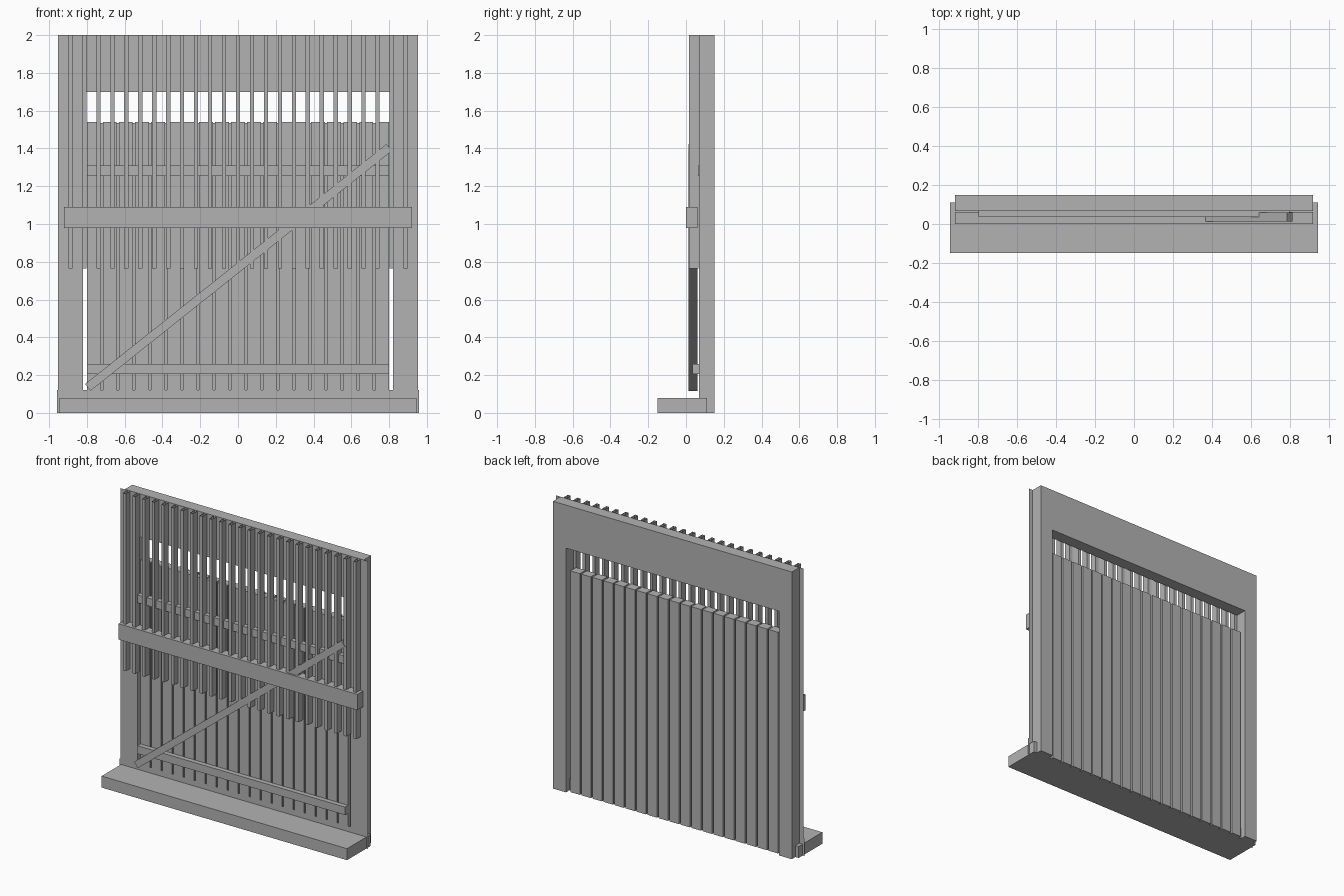
import bpy
import bmesh
import math
from mathutils import Vector

cube = bpy.data.objects.get("Cube")
if cube:
    bpy.data.objects.remove(cube, do_unlink=True)

grey = bpy.data.materials.new("plain_grey")
grey.use_nodes = True
colour = (0.45, 0.45, 0.45, 1)
grey.diffuse_color = colour
grey.node_tree.nodes["Principled BSDF"].inputs["Base Color"].default_value = colour


def finish(name, bm):
    mesh = bpy.data.meshes.new(name)
    bm.to_mesh(mesh)
    bm.free()
    mesh.materials.append(grey)
    obj = bpy.data.objects.new(name, mesh)
    bpy.context.collection.objects.link(obj)
    return obj


def box(name, x, y, z, open_ends=False):
    """Box from (low, high) ranges; open_ends leaves out top and bottom."""
    bm = bmesh.new()
    bmesh.ops.create_cube(bm, size=1)
    for v in bm.verts:
        v.co = Vector([r[0] if c < 0 else r[1] for c, r in zip(v.co, (x, y, z))])
    if open_ends:
        ends = [f for f in bm.faces if abs(f.normal.z) > 0.9]
        bmesh.ops.delete(bm, geom=ends, context='FACES_ONLY')
    return finish(name, bm)


def sheet(name, x, y, z):
    """Single upright face."""
    bm = bmesh.new()
    corners = [(x[0], z[0]), (x[1], z[0]), (x[1], z[1]), (x[0], z[1])]
    bm.faces.new([bm.verts.new((a, y, b)) for a, b in corners])
    return finish(name, bm)


# Wall: an arch outline given depth
outer, inner, head, height = 0.92, 0.82, 1.70, 2.0
half = [(inner, head), (inner, 0), (outer, 0), (outer, height)]
outline = half + [(-x, z) for x, z in reversed(half)]
bm = bmesh.new()
face = bm.faces.new([bm.verts.new((x, 0.068, z)) for x, z in outline])
back = bmesh.ops.extrude_face_region(bm, geom=[face])["geom"]
for v in back:
    if isinstance(v, bmesh.types.BMVert):
        v.co.y = 0.15
bmesh.ops.recalc_face_normals(bm, faces=bm.faces)
finish("wall_frame", bm)

# Thin cover sheets beside the opening
for side, x in (("right", (-0.953, -inner)), ("left", (inner, 0.953))):
    sheet("cover_sheet_" + side, x, 0.067, (0, height))

# Doorstep and its thin upstand
box("doorstep", (-0.945, 0.945), (-0.15, 0.11), (0, 0.08))
sheet("sill_upstand", (-0.957, 0.957), 0.063, (0, 0.12))

# Door planks with a recessed backing in the grooves
planks, plank_width, door_half = 19, 0.073, 0.80
pitch = (2 * door_half - plank_width) / (planks - 1)
for i in range(planks):
    x = -door_half + i * pitch
    box(f"door_plank_{i + 1}", (x, x + plank_width), (0.068, 0.13), (0, 1.54))
box("door_backing", (-0.79, 0.79), (0.08, 0.115), (0.005, 1.535))

# Door battens and diagonal brace
for name, z in (("lower", (0.205, 0.26)), ("upper", (1.255, 1.31))):
    box("door_batten_" + name, (-door_half, door_half), (0.035, 0.068), z)

start, end = Vector((-0.795, 0, 0.135)), Vector((0.80, 0, 1.405))
run = end - start
brace = box("door_brace", (-run.length / 2, run.length / 2),
            (0.013, 0.06), (-0.023, 0.023))
brace.location = (start + end) / 2
brace.rotation_euler.y = -math.atan2(run.z, run.x)

# Hanging slats, open at both ends
slats, reach = 25, 0.887
for i in range(slats):
    x = -reach + i * 2 * reach / (slats - 1)
    box(f"slat_{i + 1}", (x - 0.011, x + 0.011), (0.017, 0.065),
        (0.765, height), open_ends=True)

# Cross beam holding the slats
box("cross_beam", (-outer, outer), (0, 0.062), (0.98, 1.09))
